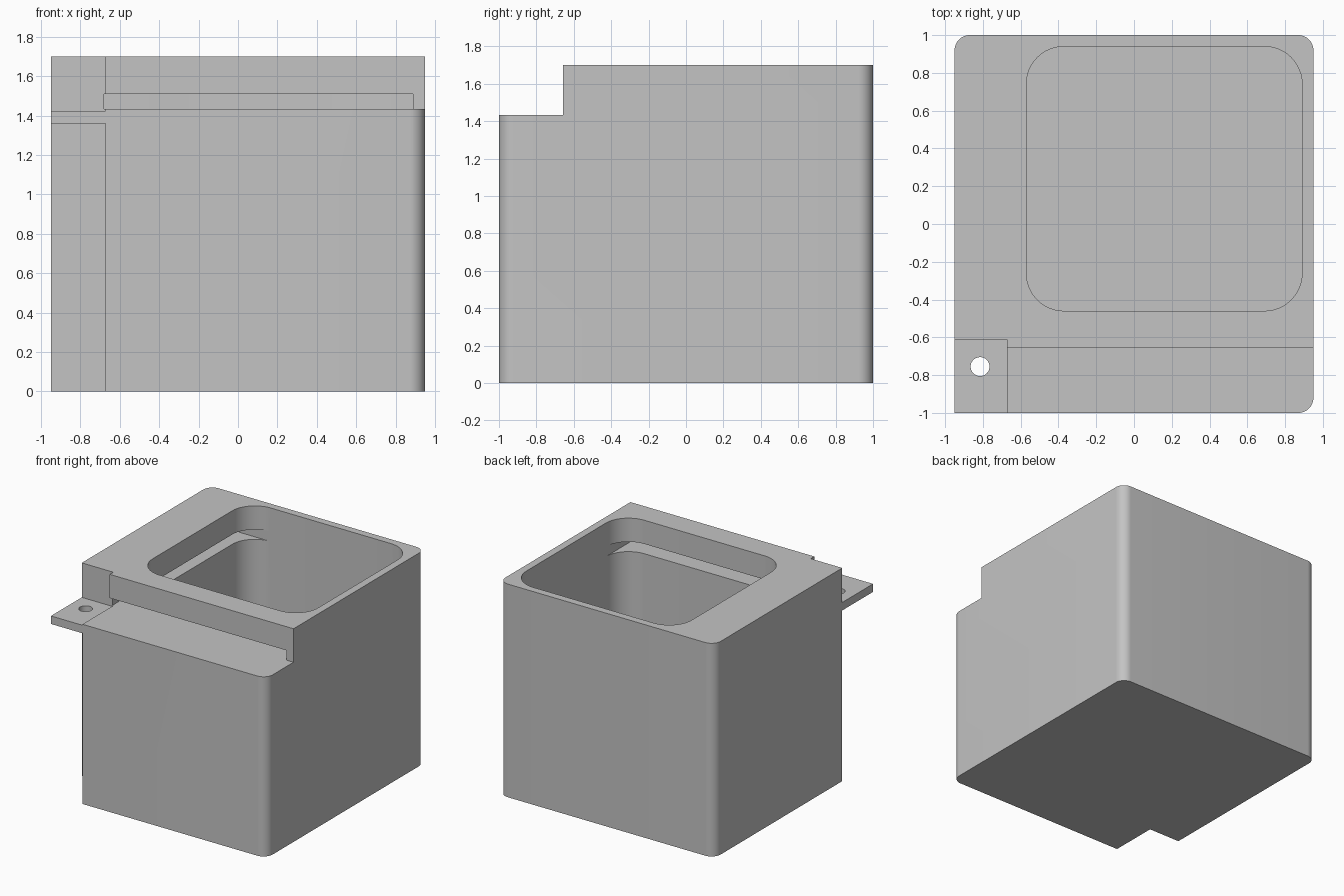
import bpy, bmesh, math

cube = bpy.data.objects.get("Cube")
if cube:
    bpy.data.objects.remove(cube, do_unlink=True)

grey = bpy.data.materials.new("plain grey")
grey.use_nodes = True
COLOUR = (0.55, 0.55, 0.55, 1)
grey.diffuse_color = COLOUR
grey.node_tree.nodes["Principled BSDF"].inputs["Base Color"].default_value = COLOUR


def prism(name, x, y, z, radius=0, segments=12):
    """Upright block between x, y and z limits with rounded vertical edges."""
    if radius:
        outline = []
        corners = [(x[1], y[1], -1, -1), (x[0], y[1], 1, -1),
                   (x[0], y[0], 1, 1), (x[1], y[0], -1, 1)]
        for quarter, (cx, cy, sx, sy) in enumerate(corners):
            for i in range(segments + 1):
                a = (quarter + i / segments) * math.pi / 2
                outline.append((cx + radius * (sx + math.cos(a)),
                                cy + radius * (sy + math.sin(a))))
    else:
        outline = [(x[0], y[0]), (x[1], y[0]), (x[1], y[1]), (x[0], y[1])]
    bm = bmesh.new()
    base = bm.faces.new([bm.verts.new((px, py, z[0])) for px, py in outline])
    top = bmesh.ops.extrude_face_region(bm, geom=[base])["geom"]
    bmesh.ops.translate(bm, vec=(0, 0, z[1] - z[0]),
                        verts=[v for v in top if isinstance(v, bmesh.types.BMVert)])
    bmesh.ops.remove_doubles(bm, verts=bm.verts, dist=1e-5)
    bmesh.ops.recalc_face_normals(bm, faces=bm.faces)
    mesh = bpy.data.meshes.new(name)
    bm.to_mesh(mesh)
    bm.free()
    mesh.materials.append(grey)
    obj = bpy.data.objects.new(name, mesh)
    bpy.context.collection.objects.link(obj)
    return obj


def select(obj):
    bpy.ops.object.select_all(action="DESELECT")
    obj.select_set(True)
    bpy.context.view_layer.objects.active = obj


def cut(target, cutter):
    """Subtract the cutter from the target and discard it."""
    mod = target.modifiers.new("cut", "BOOLEAN")
    mod.operation = "DIFFERENCE"
    mod.solver = "EXACT"
    mod.object = cutter
    select(target)
    bpy.ops.object.modifier_apply(modifier=mod.name)
    bpy.data.objects.remove(cutter, do_unlink=True)


STEP_Z = 1.433      # height of the front shelf
NOTCH_X = -0.672    # inner side of the corner notch
NOTCH_Y = -0.612

# Rounded box
box = prism("box", (-0.95, 0.95), (-1, 1), (0, 1.7), radius=0.08)
# Front shelf, corner notch, hollow inside and lid slot
cut(box, prism("shelf_cutter", (-2, 2), (-2, -0.657), (STEP_Z, 2)))
cut(box, prism("notch_cutter", (-2, NOTCH_X), (-2, NOTCH_Y), (-1, 3)))
cut(box, prism("hollow_cutter", (-0.57, 0.89), (-0.46, 0.94), (0.06, 3), radius=0.2))
cut(box, prism("slot_cutter", (-0.68, 0.889), (-1.5, 0.939), (STEP_Z, 1.511)))

# Corner tab with its round hole
tab = prism("corner_tab", (-0.95, NOTCH_X), (-1, NOTCH_Y), (1.361, 1.425))
cut(tab, prism("hole_cutter", (-0.865, -0.765), (-0.805, -0.705), (1, 2), radius=0.05))

for part in (box, tab):
    select(part)
    bpy.ops.object.shade_smooth_by_angle(angle=math.radians(30))
